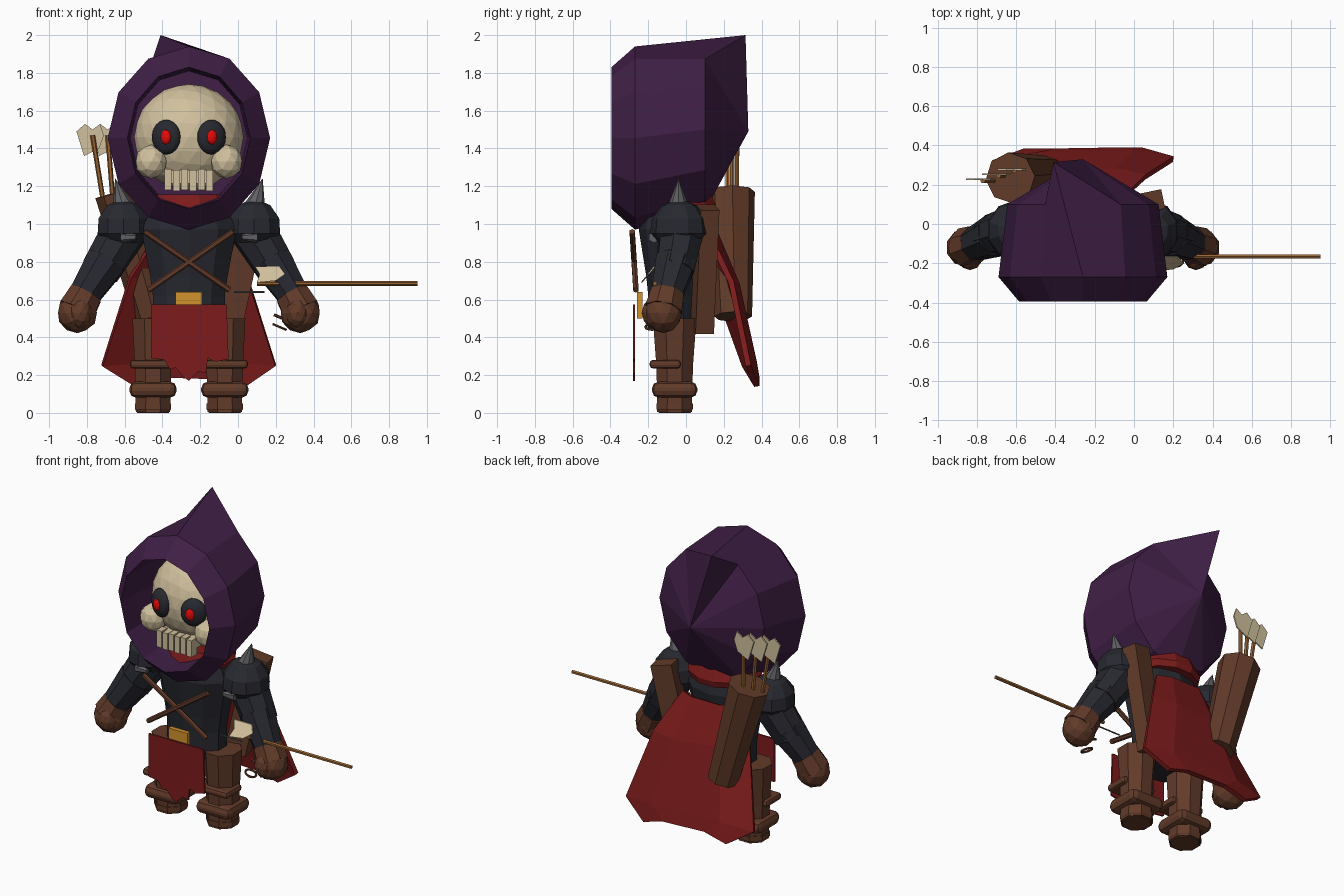
import bpy, bmesh, math
from mathutils import Vector, Matrix

if "Cube" in bpy.data.objects:
    bpy.data.objects.remove(bpy.data.objects["Cube"], do_unlink=True)

CX = -0.26  # centre line of the figure


def material(name, *rgb):
    m = bpy.data.materials.new(name)
    m.use_nodes = True
    m.diffuse_color = (*rgb, 1)
    m.node_tree.nodes["Principled BSDF"].inputs["Base Color"].default_value = (*rgb, 1)
    return m


purple = material("purple cloth", 0.05, 0.0135, 0.059)
charcoal = material("charcoal armour", 0.021, 0.022, 0.03)
brown = material("brown leather", 0.12, 0.043, 0.022)
red = material("red cloth", 0.205, 0.011, 0.011)
bone = material("bone", 0.64, 0.53, 0.34)
steel = material("grey steel", 0.12, 0.12, 0.13)
gold = material("gold", 0.64, 0.29, 0.025)
glow = material("bright red", 0.85, 0.003, 0.003)
wood = material("arrow wood", 0.32, 0.13, 0.035)


def finish(name, bm, mat):
    bmesh.ops.remove_doubles(bm, verts=bm.verts, dist=0.0001)
    bmesh.ops.recalc_face_normals(bm, faces=bm.faces)
    mesh = bpy.data.meshes.new(name)
    bm.to_mesh(mesh)
    bm.free()
    mesh.materials.append(mat)
    ob = bpy.data.objects.new(name, mesh)
    bpy.context.collection.objects.link(ob)
    return ob


def loft(name, rings, mat, caps=(True, True), closed=True):
    """Skin a list of point rings."""
    bm = bmesh.new()
    rows = [[bm.verts.new(p) for p in ring] for ring in rings]
    n = len(rows[0])
    for a, b in zip(rows, rows[1:]):
        for i in range(n if closed else n - 1):
            j = (i + 1) % n
            bm.faces.new((a[i], a[j], b[j], b[i]))
    for row, cap in zip((rows[0], rows[-1]), caps):
        if cap:
            bm.faces.new(row)
    return finish(name, bm, mat)


def stack(name, x, y, profile, mat, n=8):
    """Upright part from (z, rx, ry) sections."""
    turns = [math.tau * (i + 0.5) / n for i in range(n)]
    return loft(name, [[(x + rx * math.cos(a), y + ry * math.sin(a), z) for a in turns]
                       for z, rx, ry in profile], mat)


def tube(name, p, q, r1, r2, mat, n=8):
    """Tapered rod from p to q."""
    p, q = Vector(p), Vector(q)
    bm = bmesh.new()
    place = Matrix.Translation((p + q) / 2) @ (q - p).to_track_quat('Z', 'Y').to_matrix().to_4x4()
    bmesh.ops.create_cone(bm, cap_ends=True, segments=n, radius1=r1, radius2=r2,
                          depth=(q - p).length, matrix=place)
    return finish(name, bm, mat)


def ball(name, centre, radii, mat, detail=2, turn=0):
    bm = bmesh.new()
    place = Matrix.Translation(centre) @ Matrix.Rotation(turn, 4, 'Z') @ Matrix.Diagonal((*radii, 1))
    bmesh.ops.create_icosphere(bm, subdivisions=detail, radius=1, matrix=place)
    return finish(name, bm, mat)


def box(name, centre, size, mat, tilt=0, turn=0, bevel=0):
    bm = bmesh.new()
    place = (Matrix.Translation(centre) @ Matrix.Rotation(turn, 4, 'Z')
             @ Matrix.Rotation(tilt, 4, 'Y') @ Matrix.Diagonal((*size, 1)))
    bmesh.ops.create_cube(bm, size=1, matrix=place)
    ob = finish(name, bm, mat)
    if bevel:
        mod = ob.modifiers.new("rounded edges", 'BEVEL')
        mod.width = bevel
        mod.segments = 2
    return ob


def plate(name, outline, y, thick, mat, lean=0):
    """Thin sheet from an (x, z) outline; lean slides it in y with height."""
    z0 = outline[0][1]
    return loft(name, [[(x, y + d + lean * (z - z0), z) for x, z in outline]
                       for d in (-thick / 2, thick / 2)], mat)


# Hood: twelve-sided shell with one crown point drawn back into a peak
def hood_ring(y, rx, rz, cz=1.455):
    turns = [math.tau * i / 12 for i in range(12)]
    return [(CX + rx * math.sin(a), y, cz + rz * math.cos(a)) for a in turns]


back = hood_ring(0.1, 0.385, 0.43, 1.5)
back[0] = (-0.41, 0.315, 2.0)
loft("hood", [[(CX, 0.33, 1.49)] * 12, back, hood_ring(-0.27, 0.43, 0.485),
              hood_ring(-0.395, 0.325, 0.375), hood_ring(-0.25, 0.322, 0.37),
              hood_ring(0.06, 0.31, 0.355)], purple, (False, True))

# Skull face
ball("skull", (CX, -0.055, 1.46), (0.29, 0.24, 0.28), bone, 3)
for s, side in ((1, "left"), (-1, "right")):
    ball(side + "_eye_socket", (CX + s * 0.12, -0.265, 1.46), (0.08, 0.045, 0.092),
         charcoal, 3, s * 0.38)
    ball(side + "_eye", (CX + s * 0.122, -0.305, 1.46), (0.03, 0.02, 0.04), glow, 2, s * 0.38)
    ball(side + "_cheek", (CX + s * 0.2, -0.23, 1.33), (0.085, 0.08, 0.09), bone)
box("jaw", (CX, -0.2, 1.25), (0.25, 0.11, 0.07), bone)
for i in range(6):
    box("tooth", (CX + (i - 2.5) * 0.044, -0.27, 1.235 - 0.004 * (i % 2)), (0.037, 0.06, 0.11), bone)

# Torso, collar, belt and chest straps
stack("torso", CX, -0.06, [(0.45, 0.2, 0.14), (0.62, 0.2, 0.14), (0.72, 0.215, 0.15),
                           (0.97, 0.265, 0.19), (1.1, 0.2, 0.16)], charcoal, 10)
stack("collar", CX, -0.04, [(1.04, 0.22, 0.2), (1.08, 0.24, 0.21), (1.155, 0.2, 0.18)], red, 12)
for s in (1, -1):
    tube("chest_strap", (CX - s * 0.235, -0.285, 0.96), (CX + s * 0.215, -0.265, 0.65),
         0.016, 0.016, brown, 6)
box("belt_buckle", (CX, -0.245, 0.57), (0.14, 0.03, 0.14), gold)

# Ragged front cloth
hem = [(-0.2, 0.29), (-0.13, 0.28), (-0.1, 0.23), (-0.07, 0.24), (-0.03, 0.19), (0, 0.17),
       (0.05, 0.22), (0.09, 0.21), (0.1, 0.29), (0.14, 0.27), (0.21, 0.285)]
plate("front_cloth", [(CX + x, z) for x, z in [(0.2, 0.575), (-0.2, 0.575)] + hem],
      -0.275, 0.012, red)

# Cape: rows of points across, from shoulders to hem
cape = loft("cape", [
    [(-0.43, 0.11, 0.94), (-0.36, 0.16, 0.94), (-0.16, 0.16, 0.94), (-0.07, 0.12, 0.94)],
    [(-0.57, 0.14, 0.72), (-0.42, 0.23, 0.7), (-0.1, 0.27, 0.68), (0.06, 0.24, 0.69)],
    [(-0.72, 0.31, 0.25), (-0.5, 0.35, 0.27), (0, 0.36, 0.27), (0.2, 0.33, 0.25)],
    [(-0.56, 0.37, 0.15), (-0.4, 0.37, 0.19), (-0.1, 0.375, 0.18), (0.04, 0.375, 0.14)],
], red, (False, False), closed=False)
solid = cape.modifiers.new("thickness", 'SOLIDIFY')
solid.thickness = 0.03
solid.offset = 0

# Limbs, mirrored about the centre line
for s, side in ((1, "left"), (-1, "right")):
    def at(x, y, z):
        return (CX + s * x, y, z)

    shoulder_x, leg_x = CX + s * 0.345, CX + s * 0.19
    stack(side + "_shoulder_pad", shoulder_x, -0.035,
          [(0.9, 0.11, 0.11), (0.95, 0.145, 0.155), (1.03, 0.14, 0.145),
           (1.1, 0.09, 0.09), (1.12, 0.04, 0.04)], charcoal, 10)
    tube(side + "_shoulder_spike", at(0.345, -0.04, 1.08), at(0.39, -0.04, 1.24), 0.062, 0.001, steel)
    tube(side + "_front_stud", at(0.36, -0.17, 0.93), at(0.28, -0.18, 0.93), 0.03, 0.015, steel, 6)
    tube(side + "_upper_arm", at(0.33, -0.02, 0.98), at(0.47, -0.06, 0.75), 0.125, 0.108, charcoal)
    tube(side + "_forearm", at(0.44, -0.055, 0.8), at(0.57, -0.11, 0.6), 0.115, 0.085, charcoal)
    tube(side + "_cuff", at(0.545, -0.1, 0.63), at(0.595, -0.12, 0.54), 0.095, 0.105, brown)
    ball(side + "_hand", at(0.59, -0.12, 0.53), (0.108, 0.1, 0.108), brown)
    ball(side + "_thumb", at(0.575, -0.165, 0.53), (0.065, 0.07, 0.085), brown)
    stack(side + "_leg", leg_x, -0.06, [(0.005, 0.098, 0.1), (0.08, 0.1, 0.1), (0.25, 0.105, 0.105),
                                       (0.5, 0.118, 0.125)], brown)
    box(side + "_boot_band", (leg_x, -0.06, 0.123), (0.25, 0.24, 0.085), brown, bevel=0.035)
    box(side + "_knee_band", (leg_x, -0.11, 0.258), (0.245, 0.165, 0.046), brown, bevel=0.018)
    stack(side + "_sole", leg_x, -0.06, [(0, 0.09, 0.09), (0.02, 0.104, 0.104),
                                        (0.05, 0.104, 0.104)], brown)

# Leather sheath behind the left shoulder
box("back_sheath", (0.01, 0.1, 0.76), (0.14, 0.1, 0.67), brown, 0.22, 0.2)

# Quiver with three arrows
tube("quiver", (-0.45, 0.25, 0.51), (-0.63, 0.235, 1.17), 0.1, 0.13, brown)
vane = [(-0.085, 0.03), (-0.04, 0.07), (0, 0.04), (0.04, 0.07), (0.06, 0.01),
        (0.035, -0.06), (-0.045, -0.1)]
for x, y in ((-0.77, 0.22), (-0.69, 0.245), (-0.61, 0.27)):
    tube("quiver_arrow", (x * 0.6 - 0.245, y, 1.08), (x, y, 1.47), 0.013, 0.013, wood, 6)
    plate("quiver_fletching", [(x + a, 1.46 + b) for a, b in vane], y + 0.008, 0.009, bone)

# Arrow held in the left hand, and a cord ring beside it
tube("held_arrow", (0.1, -0.165, 0.685), (0.95, -0.165, 0.685), 0.012, 0.012, wood, 6)
plate("held_arrow_fletching", [(0.1, 0.69), (0.2, 0.7), (0.25, 0.735), (0.22, 0.775),
                               (0.09, 0.775), (0.115, 0.735)], -0.235, 0.009, bone, 0.8)
tube("side_pin", (-0.02, -0.16, 0.64), (0.14, -0.16, 0.64), 0.005, 0.005, steel, 6)
bpy.ops.mesh.primitive_torus_add(major_segments=12, minor_segments=6, major_radius=0.035,
                                 minor_radius=0.007, location=(0.22, -0.18, 0.455), rotation=(0, 0.4, 0))
bpy.context.object.name = "cord_ring"
bpy.context.object.data.materials.append(brown)
tube("cord_end", (0.19, -0.13, 0.52), (0.26, -0.13, 0.49), 0.008, 0.008, brown, 6)
